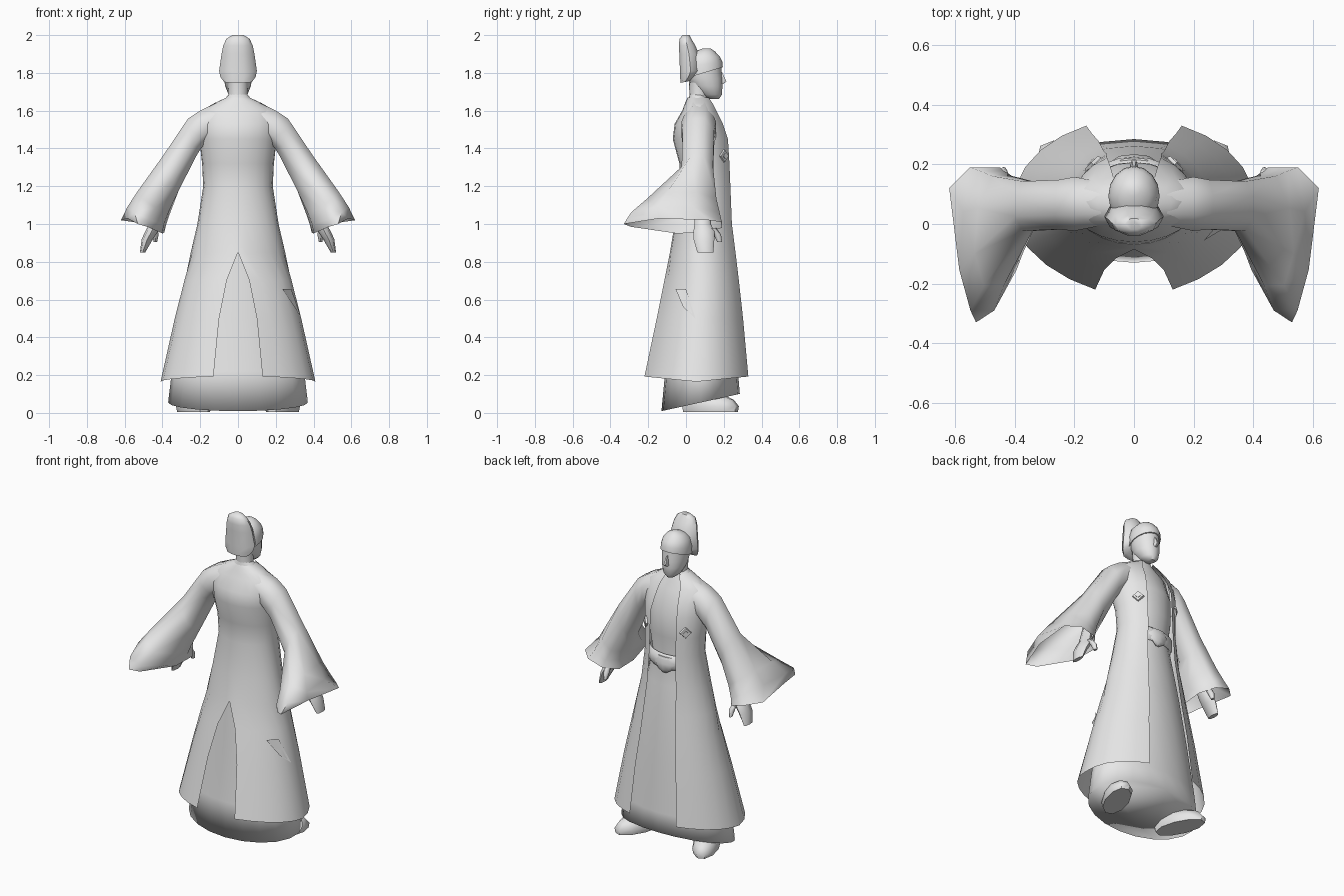
import bpy, bmesh
from math import sin, cos, acos, pi, radians
from mathutils import Matrix, Vector

cube = bpy.data.objects.get("Cube")
if cube:
    bpy.data.objects.remove(cube, do_unlink=True)

grey = bpy.data.materials.new("plain_grey")
grey.use_nodes = True
grey.diffuse_color = (0.8, 0.8, 0.8, 1)
grey.node_tree.nodes["Principled BSDF"].inputs["Base Color"].default_value = (0.8, 0.8, 0.8, 1)


def finish(name, bm, mirror=False, merge=False, angle=50):
    """Turn a bmesh into a smooth-shaded object, optionally mirrored in x."""
    bmesh.ops.recalc_face_normals(bm, faces=bm.faces)
    mesh = bpy.data.meshes.new(name)
    bm.to_mesh(mesh)
    bm.free()
    mesh.materials.append(grey)
    ob = bpy.data.objects.new(name, mesh)
    bpy.context.collection.objects.link(ob)
    if mirror:
        mod = ob.modifiers.new("mirror", 'MIRROR')
        mod.use_mirror_merge = merge
        mod.merge_threshold = 0.002
    bpy.ops.object.select_all(action='DESELECT')
    ob.select_set(True)
    bpy.context.view_layer.objects.active = ob
    bpy.ops.object.shade_smooth_by_angle(angle=radians(angle))


def loft(name, rings, closed=True, caps=(False, False), **kw):
    """Skin a list of point rings with quads."""
    bm = bmesh.new()
    rows = [[bm.verts.new(p) for p in ring] for ring in rings]
    n = len(rows[0])
    for a, b in zip(rows, rows[1:]):
        for i in range(n if closed else n - 1):
            j = (i + 1) % n
            bm.faces.new((a[i], a[j], b[j], b[i]))
    for row, cap in zip((rows[0], rows[-1]), caps):
        if cap:
            bm.faces.new(row)
    finish(name, bm, **kw)


def oval(z, w, back, front, tilt=0, n=16, x=0):
    """Horizontal oval; tilt raises the front side."""
    mid, h = (back + front) / 2, (front - back) / 2
    return [(x + w * cos(2 * pi * i / n), mid + h * sin(2 * pi * i / n),
             z + tilt * h * sin(2 * pi * i / n)) for i in range(n)]


def coat_row(z, w, back, front, slit, opening, n=11):
    """Half a coat section, from the back slit round to the front opening."""
    mid, h = (back + front) / 2, (front - back) / 2
    pinch = 1.25 if z < 0.9 else 1      # the skirt narrows towards its back
    start, end = -acos((slit / w) ** (1 / pinch)), acos(opening / w)
    row = []
    for i in range(n):
        t = start + (end - start) * i / (n - 1)
        lim = sin(end) if t > 0 else -sin(start)
        lift = 0.03 * abs(sin(t)) if z < 0.3 else 0
        x = w * max(cos(t), 0) ** (pinch if t < 0 else 1)
        row.append((x, mid + h * sin(t) / lim, z + lift))
    row[0] = (slit, row[0][1], row[0][2])
    return row


# Long outer coat: z, half width, back y, front y, slit x, opening x
coat = [(1.67, .06, .01, .12, 0, .035), (1.64, .125, -.005, .14, 0, .055),
        (1.60, .195, -.02, .16, 0, .07), (1.53, .21, -.06, .195, 0, .08),
        (1.45, .205, -.07, .222, 0, .09), (1.32, .19, -.035, .23, 0, .09),
        (1.20, .184, -.03, .235, 0, .09), (1.0, .215, -.06, .243, 0, .10),
        (.85, .25, -.085, .262, 0, .11), (.70, .285, -.115, .28, .06, .12),
        (.50, .335, -.155, .302, .10, .14), (.165, .41, -.22, .33, .13, .16)]
loft("coat", [coat_row(*c) for c in coat], closed=False, mirror=True, merge=True)

# Inner robe, closed underneath, with a hem that rises to the front
robe = [(1.69, .045, .02, .105), (1.64, .09, .01, .125), (1.58, .16, -.01, .155),
        (1.45, .175, -.05, .207), (1.30, .17, -.02, .208), (1.17, .155, -.01, .19),
        (1.0, .19, -.04, .215), (.80, .235, -.06, .235), (.50, .29, -.08, .262),
        (.22, .35, -.11, .275), (.055, .37, -.13, .285, .22)]
loft("inner_robe", [oval(*r, n=20) for r in robe], caps=(False, True), angle=120)

# Waist sash with a drooping fold at the middle
sash = [(1.20, .165, -.015, .205), (1.18, .17, -.02, .226),
        (1.13, .17, -.02, .226), (1.11, .168, -.02, .21)]
loft("sash", [oval(*s, tilt=-.08, n=20) for s in sash])
droop = [(1.18, .05, .20, .222), (1.14, .07, .195, .234), (1.10, .045, .20, .23), (1.08, .015, .20, .218)]
loft("sash_fold", [oval(*k, n=8) for k in droop], caps=(True, True))


def sleeve_ring(outer, inner, back, front, sweep=0, n=8):
    """Slanted sleeve section; sweep pushes its back edge outward."""
    o, i = Vector((outer[0], 0, outer[1])), Vector((inner[0], 0, inner[1]))
    mid, half = (o + i) / 2, (o - i) / 2 * 1.06
    pts = []
    for k in range(n):
        t = 2 * pi * (k + 0.5) / n
        y = (back + front) / 2 + (front - back) / 2 * 1.06 * sin(t)
        p = mid + half * cos(t)
        pts.append((p.x + sweep * max(0, -sin(t)), y, p.z))
    return pts


# Wide sleeves sweeping back to a pointed cuff
cuff = [(.62, .12, 1.02), (.55, .19, 1.01), (.45, .19, .98), (.39, .11, .955),
        (.40, -.05, .95), (.48, -.29, .985), (.53, -.33, 1.0), (.585, -.14, 1.03)]
sleeve = [sleeve_ring((.11, 1.645), (.16, 1.43), -.01, .145),
          sleeve_ring((.20, 1.603), (.195, 1.40), -.025, .16),
          sleeve_ring((.265, 1.56), (.225, 1.35), -.02, .15),
          sleeve_ring((.40, 1.36), (.315, 1.17), -.025, .145),
          sleeve_ring((.525, 1.17), (.36, 1.05), -.21, .165, .03),
          sleeve_ring((.575, 1.09), (.378, .995), -.295, .183, .035), cuff]
loft("sleeves", sleeve, mirror=True, angle=85)

# Forearms and hands: each row is z, half width, back y, front y, centre x
hand = [(1.14, .03, .05, .12, .40), (1.0, .028, .045, .13, .44), (.965, .034, .04, .15, .455),
        (.92, .03, .04, .15, .48), (.85, .014, .06, .145, .505)]
thumb = [(.98, .018, .12, .16, .445), (.945, .017, .145, .185, .437), (.905, .009, .165, .192, .437)]
for name, rows in (("hands", hand), ("thumbs", thumb)):
    loft(name, [oval(*r[:4], n=8, x=r[4]) for r in rows], caps=(True, True), mirror=True)

# Broad shoes with toes turned outward
shoe = [(0, .07, -.155, .155), (.03, .078, -.16, .16), (.065, .068, -.15, .13),
        (.095, .05, -.14, .06), (.14, .035, -.13, -.02)]
turn = Matrix.Translation((.235, .13, .005)) @ Matrix.Rotation(radians(-22), 4, 'Z')
loft("shoes", [[turn @ Vector(p) for p in oval(*s, n=10)] for s in shoe],
     caps=(True, True), mirror=True)

# Neck, head and nose
loft("neck", [oval(1.58, .065, .01, .12), oval(1.66, .05, .02, .115), oval(1.75, .055, .015, .12)])
head = [(1.662, .022, .12, .175), (1.685, .05, .075, .19), (1.73, .068, .03, .193),
        (1.77, .074, .01, .193), (1.80, .077, .005, .188), (1.86, .077, .005, .185)]
loft("head", [oval(*h) for h in head], caps=(True, True))
nose = [(1.805, .006, .17, .192), (1.755, .014, .17, .217), (1.74, .012, .17, .198)]
loft("nose", [oval(*r, n=6) for r in nose], caps=(True, True))

# Rounded cap with a tilted brim
cap = [(1.80, .08, .0, .188, .3), (1.80, .086, -.005, .195, .3), (1.845, .086, -.005, .192, .15),
       (1.885, .076, .01, .18), (1.912, .052, .045, .155), (1.93, .02, .09, .13)]
loft("cap", [oval(*c) for c in cap], caps=(False, True))

# Tall upright back of the cap
crest = [(1.752, .074, -.03, .02, .2), (1.78, .094, -.033, .06, .2), (1.81, .1, -.035, .085),
         (1.90, .087, -.038, .07), (1.945, .078, -.04, .052), (1.98, .062, -.036, .03),
         (2.0, .03, -.02, .02)]
loft("cap_crest", [oval(*c, n=10) for c in crest], caps=(True, True))

# Diamond chest badges: a thin plate with a raised centre
bm = bmesh.new()
place = Matrix.Translation((.139, .202, 1.36)) @ Matrix.Rotation(radians(45), 4, 'Z') @ Matrix.Rotation(pi / 2, 4, 'Y')
for r, depth in ((.036, .012), (.018, .02)):
    bmesh.ops.create_cone(bm, cap_ends=True, segments=4, radius1=r, radius2=r * .85,
                          depth=depth, matrix=place)
finish("chest_badges", bm, mirror=True, angle=20)

# Small loose fold on one side of the coat
bm = bmesh.new()
bm.faces.new([bm.verts.new(p) for p in
              ((.235, -.055, .655), (.282, .0, .655), (.336, .05, .50), (.302, -.015, .56))])
finish("side_fold", bm)
